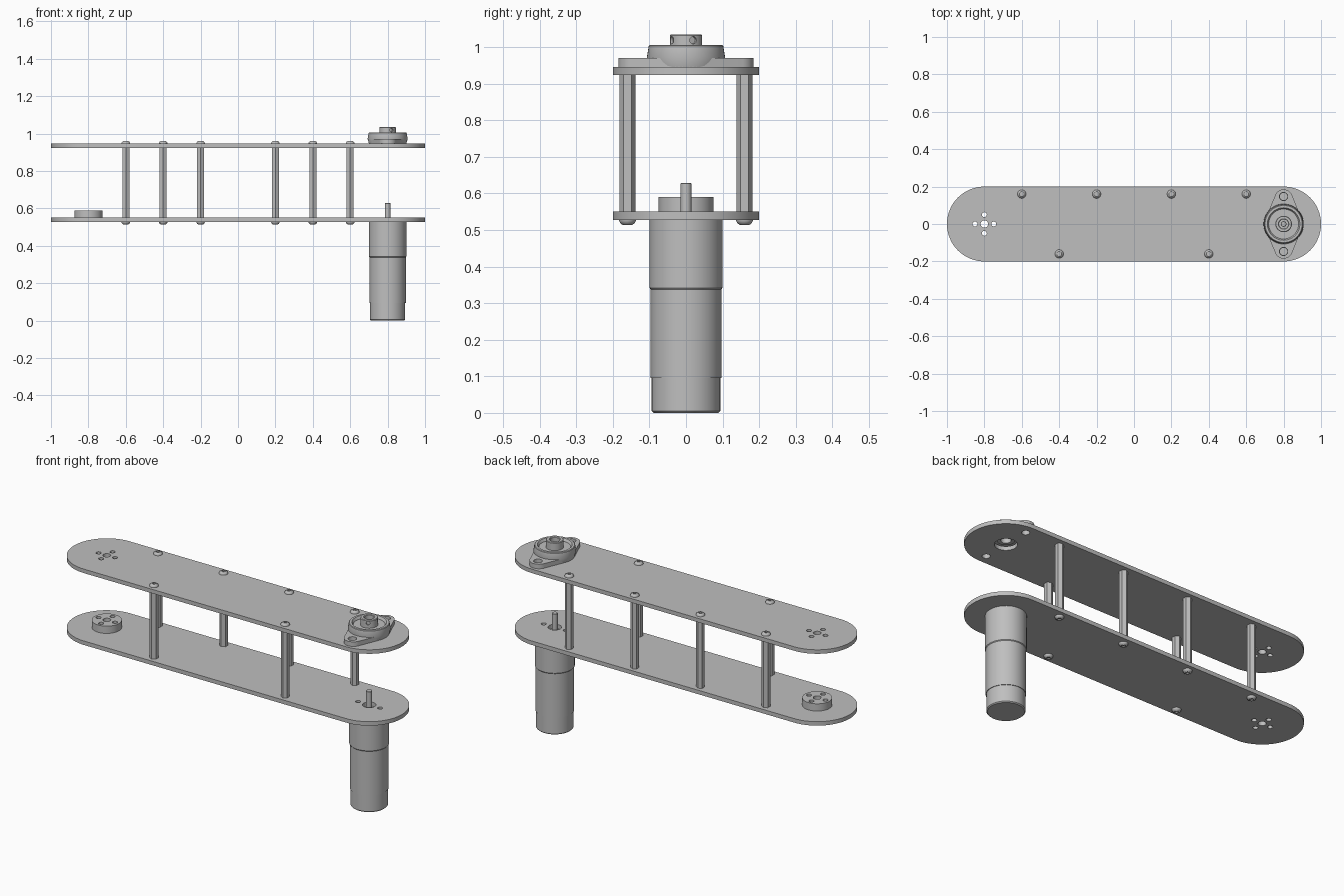
import bpy, bmesh, math
from mathutils import Matrix, Vector

if "Cube" in bpy.data.objects:
    bpy.data.objects.remove(bpy.data.objects["Cube"])

metal = bpy.data.materials.new("plain grey metal")
metal.use_nodes = True
GREY = (0.52, 0.52, 0.52, 1)
metal.diffuse_color = GREY
metal.node_tree.nodes["Principled BSDF"].inputs["Base Color"].default_value = GREY

LOW, HIGH, THICK = 0.528, 0.924, 0.022      # plate undersides and thickness
DRIVE, IDLER = 0.8, -0.8                    # axle positions along x
STANDOFFS = [(x, 0.16) for x in (-0.6, -0.2, 0.2, 0.6)] + [(-0.4, -0.16), (0.4, -0.16)]


def finish(bm, name, smooth=True):
    bmesh.ops.recalc_face_normals(bm, faces=bm.faces)
    mesh = bpy.data.meshes.new(name)
    bm.to_mesh(mesh)
    bm.free()
    mesh.materials.append(metal)
    obj = bpy.data.objects.new(name, mesh)
    bpy.context.collection.objects.link(obj)
    if smooth:
        shade(obj)
    return obj


def shade(obj):
    bpy.ops.object.select_all(action='DESELECT')
    obj.select_set(True)
    bpy.context.view_layer.objects.active = obj
    bpy.ops.object.shade_smooth_by_angle(angle=math.radians(30))


def hull_plate(name, circles, z0, z1):
    """Flat plate whose outline wraps a few (x, y, radius) circles."""
    bm = bmesh.new()
    for cx, cy, r in circles:
        for i in range(64):
            a = math.tau * i / 64
            for z in (z0, z1):
                bm.verts.new((cx + r * math.cos(a), cy + r * math.sin(a), z))
    res = bmesh.ops.convex_hull(bm, input=bm.verts)
    inner = {g for g in res["geom_interior"] if isinstance(g, bmesh.types.BMVert)}
    bmesh.ops.delete(bm, geom=list(inner), context='VERTS')
    bmesh.ops.dissolve_limit(bm, angle_limit=0.01, verts=bm.verts, edges=bm.edges)
    return finish(bm, name)


def lathe(name, profile, x, y=0, sides=48, turn=0.0):
    """Revolve an (r, z) profile about a vertical axis."""
    bm = bmesh.new()
    verts = [bm.verts.new((r, 0, z)) for r, z in profile]
    edges = [bm.edges.new(pair) for pair in zip(verts, verts[1:])]
    bmesh.ops.spin(bm, geom=verts + edges, axis=(0, 0, 1), cent=(0, 0, 0),
                   angle=math.tau, steps=sides, use_merge=True)
    bmesh.ops.remove_doubles(bm, verts=bm.verts, dist=1e-5)
    bmesh.ops.transform(bm, verts=bm.verts,
                        matrix=Matrix.Translation((x, y, 0)) @ Matrix.Rotation(turn, 4, 'Z'))
    return finish(bm, name)


def drill(obj, holes, z0, z1, sides=24):
    """Cut vertical (x, y, radius) holes."""
    bm = bmesh.new()
    for x, y, r in holes:
        bmesh.ops.create_cone(bm, cap_ends=True, segments=sides, radius1=r, radius2=r,
                              depth=z1 - z0, matrix=Matrix.Translation((x, y, (z0 + z1) / 2)))
    cut(obj, finish(bm, "hole_cutter", False))


def cut(obj, cutter):
    mod = obj.modifiers.new("cut", 'BOOLEAN')
    mod.operation, mod.solver, mod.object = 'DIFFERENCE', 'EXACT', cutter
    dg = bpy.context.evaluated_depsgraph_get()
    mesh = bpy.data.meshes.new_from_object(obj.evaluated_get(dg))
    obj.modifiers.clear()
    obj.data = mesh
    bpy.data.objects.remove(cutter)
    shade(obj)


def cross_holes(x, spread, r):
    return [(x + spread, 0, r), (x - spread, 0, r), (x, spread, r), (x, -spread, r)]


# Two long rounded plates
hub_holes = cross_holes(IDLER, 0.05, 0.013) + [(IDLER, 0, 0.02)]
ends = [(DRIVE, 0, 0.2), (IDLER, 0, 0.2)]
lower = hull_plate("lower_plate", ends, LOW, LOW + THICK)
drill(lower, hub_holes + [(DRIVE, 0, 0.034), (DRIVE + 0.067, 0, 0.013),
                          (DRIVE - 0.067, 0, 0.013)], LOW - 0.1, LOW + 0.1)
upper = hull_plate("upper_plate", ends, HIGH, HIGH + THICK)
drill(upper, hub_holes + [(DRIVE, 0, 0.056), (DRIVE, 0.147, 0.02),
                          (DRIVE, -0.147, 0.02)], HIGH - 0.1, HIGH + 0.1)

# Round hub on the lower plate
top = LOW + THICK
hub = lathe("hub", [(0, top), (0.075, top), (0.075, top + 0.04), (0, top + 0.04)], IDLER)
drill(hub, hub_holes, top - 0.1, top + 0.1)

# Hexagonal standoffs with domed socket screws on both ends
for i, (x, y) in enumerate(STANDOFFS, 1):
    lathe(f"standoff_{i}", [(0, top), (0.0215, top), (0.0215, HIGH), (0, HIGH)],
          x, y, sides=6, turn=math.pi / 6)
    for label, base, up in (("top", HIGH + THICK, 1), ("bottom", LOW, -1)):
        dome = [(0, 0), (0.023, 0), (0.0225, 0.004), (0.019, 0.01), (0.013, 0.014), (0, 0.014)]
        screw = lathe(f"{label}_screw_{i}", [(r, base + up * h) for r, h in dome], x, y, 24)
        tip = base + up * 0.014
        drill(screw, [(x, y, 0.009)], tip - 0.007, tip + 0.007, 6)

# Gear motor hanging under the lower plate
lathe("motor_body", [(0, 0), (0.089, 0), (0.094, 0.005), (0.094, 0.095), (0.097, 0.095),
                     (0.097, 0.338), (0, 0.338)], DRIVE)
gearbox = lathe("gearbox", [(0, 0.338), (0.097, 0.338), (0.1, 0.342), (0.1, LOW), (0, LOW)], DRIVE)
drill(gearbox, [(DRIVE + s * 0.067, 0, 0.01) for s in (-1, 1)], LOW - 0.04, LOW + 0.04)
lathe("motor_shaft", [(0, LOW - 0.01), (0.015, LOW - 0.01), (0.015, 0.627), (0.013, 0.629),
                      (0, 0.629)], DRIVE)

# Two-bolt flange bearing on the upper plate
seat = HIGH + THICK
flange = hull_plate("bearing_flange", [(DRIVE, 0, 0.1), (DRIVE, 0.137, 0.048),
                                       (DRIVE, -0.137, 0.048)], seat, 0.971)
drill(flange, [(DRIVE, 0, 0.08), (DRIVE, 0.147, 0.022), (DRIVE, -0.147, 0.022)],
      seat - 0.1, seat + 0.1)
lathe("bearing_housing", [(0.08, seat), (0.1, seat), (0.107, 0.972), (0.102, 1.003),
                          (0.099, 1.006), (0.087, 1.006), (0.08, 0.994), (0.08, seat)], DRIVE)
lathe("bearing_seal", [(0.043, 0.96), (0.081, 0.96), (0.081, 0.992), (0.043, 0.992),
                       (0.043, 0.96)], DRIVE)
ring = lathe("bearing_inner_ring", [(0.025, seat), (0.044, seat), (0.044, 1.032), (0.041, 1.035),
                                    (0.028, 1.035), (0.025, 1.032), (0.025, seat)], DRIVE)

# Set screw holes in the side of the inner ring, a quarter turn apart
bm = bmesh.new()
for angle in (27, -63):
    out = Vector((math.cos(math.radians(angle)), math.sin(math.radians(angle)), 0))
    place = Matrix.Translation(Vector((DRIVE, 0, 1.019)) + out * 0.045)
    bmesh.ops.create_cone(bm, cap_ends=True, segments=20, radius1=0.01, radius2=0.01, depth=0.02,
                          matrix=place @ out.to_track_quat('Z', 'Y').to_matrix().to_4x4())
cut(ring, finish(bm, "set_screw_cutter", False))
